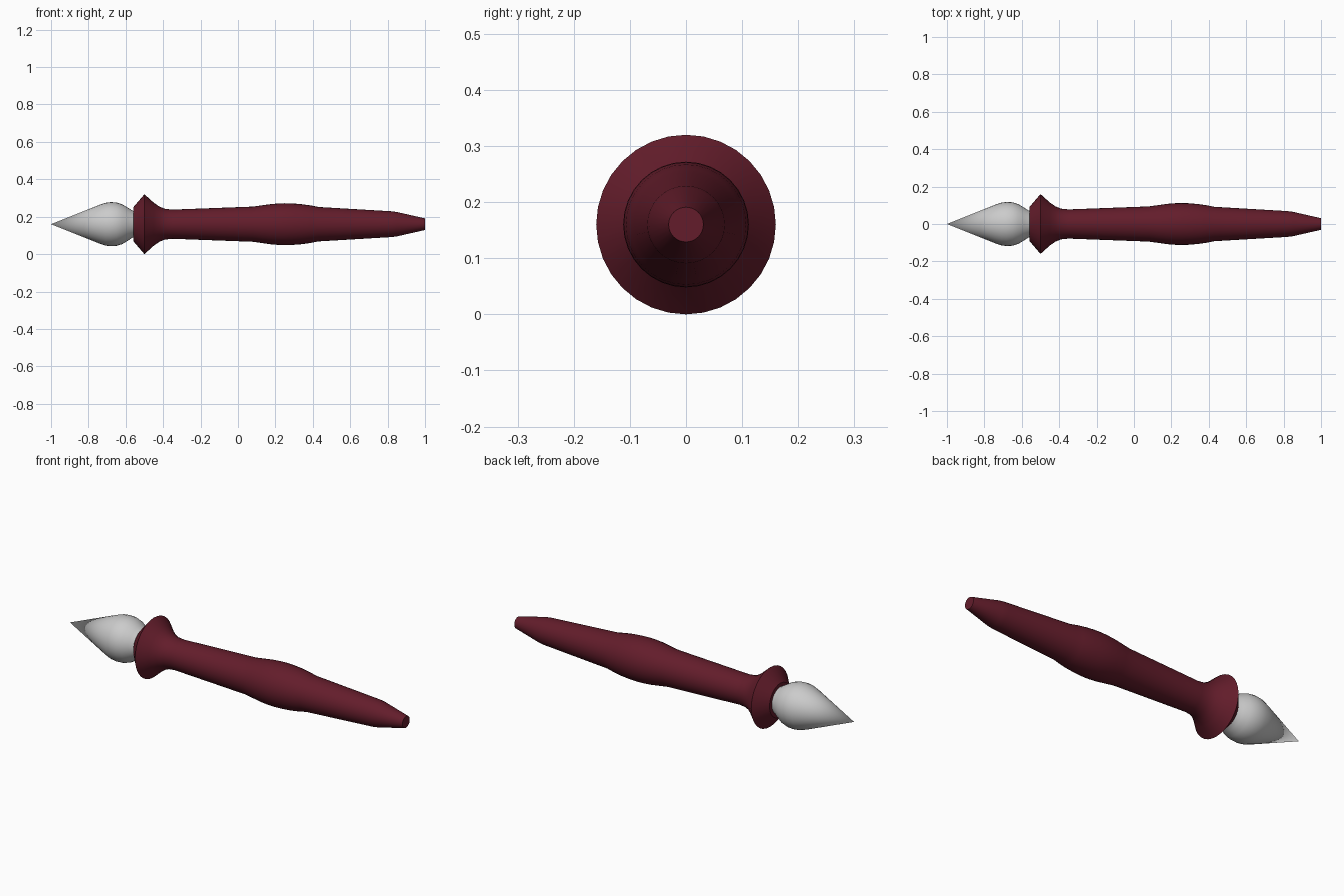
import bpy, bmesh, math

if "Cube" in bpy.data.objects:
    bpy.data.objects.remove(bpy.data.objects["Cube"])

AXIS_Z = 0.16
SIDES = 32


def lathe(name, profile, color=None):
    """Revolve (x, radius) points around the long axis, capping both ends."""
    bm = bmesh.new()
    rings = []
    for x, r in profile:
        if r == 0:
            rings.append([bm.verts.new((x, 0, AXIS_Z))])
            continue
        angles = [2 * math.pi * i / SIDES for i in range(SIDES)]
        rings.append([bm.verts.new((x, r * math.sin(a), AXIS_Z + r * math.cos(a))) for a in angles])
    for a, b in zip(rings, rings[1:]):
        for i in range(SIDES):
            j = (i + 1) % SIDES
            if len(a) == 1:
                bm.faces.new((a[0], b[i], b[j]))
            else:
                bm.faces.new((a[i], b[i], b[j], a[j]))
    for ring in (rings[0], rings[-1]):
        if len(ring) > 1:
            bm.faces.new(ring)
    bmesh.ops.recalc_face_normals(bm, faces=bm.faces)
    mesh = bpy.data.meshes.new(name)
    bm.to_mesh(mesh)
    bm.free()
    obj = bpy.data.objects.new(name, mesh)
    bpy.context.collection.objects.link(obj)
    if color:
        mat = bpy.data.materials.new(name + "_paint")
        mat.diffuse_color = color
        mat.use_nodes = True
        mat.node_tree.nodes["Principled BSDF"].inputs["Base Color"].default_value = mat.diffuse_color
        mesh.materials.append(mat)
    bpy.ops.object.select_all(action='DESELECT')
    obj.select_set(True)
    bpy.context.view_layer.objects.active = obj
    bpy.ops.object.shade_smooth_by_angle(angle=math.radians(30))
    return obj


# Turned handle: flared collar, swelling grip, tapered end
lathe("handle", [
    (-0.56, 0.09), (-0.50, 0.16), (-0.45, 0.115), (-0.42, 0.094),
    (-0.39, 0.082), (-0.35, 0.078), (0.08, 0.094), (0.13, 0.101),
    (0.18, 0.108), (0.22, 0.111), (0.25, 0.112), (0.29, 0.111),
    (0.34, 0.107), (0.39, 0.1), (0.43, 0.092), (0.82, 0.069),
    (0.85, 0.065), (1.00, 0.031)], (0.125, 0.012, 0.024, 1))

# Pointed metal tip seated in the collar
lathe("tip", [
    (-1.0, 0), (-0.74, 0.104), (-0.71, 0.114), (-0.68, 0.118),
    (-0.65, 0.116), (-0.62, 0.107), (-0.59, 0.089), (-0.565, 0.073),
    (-0.55, 0.067)])
